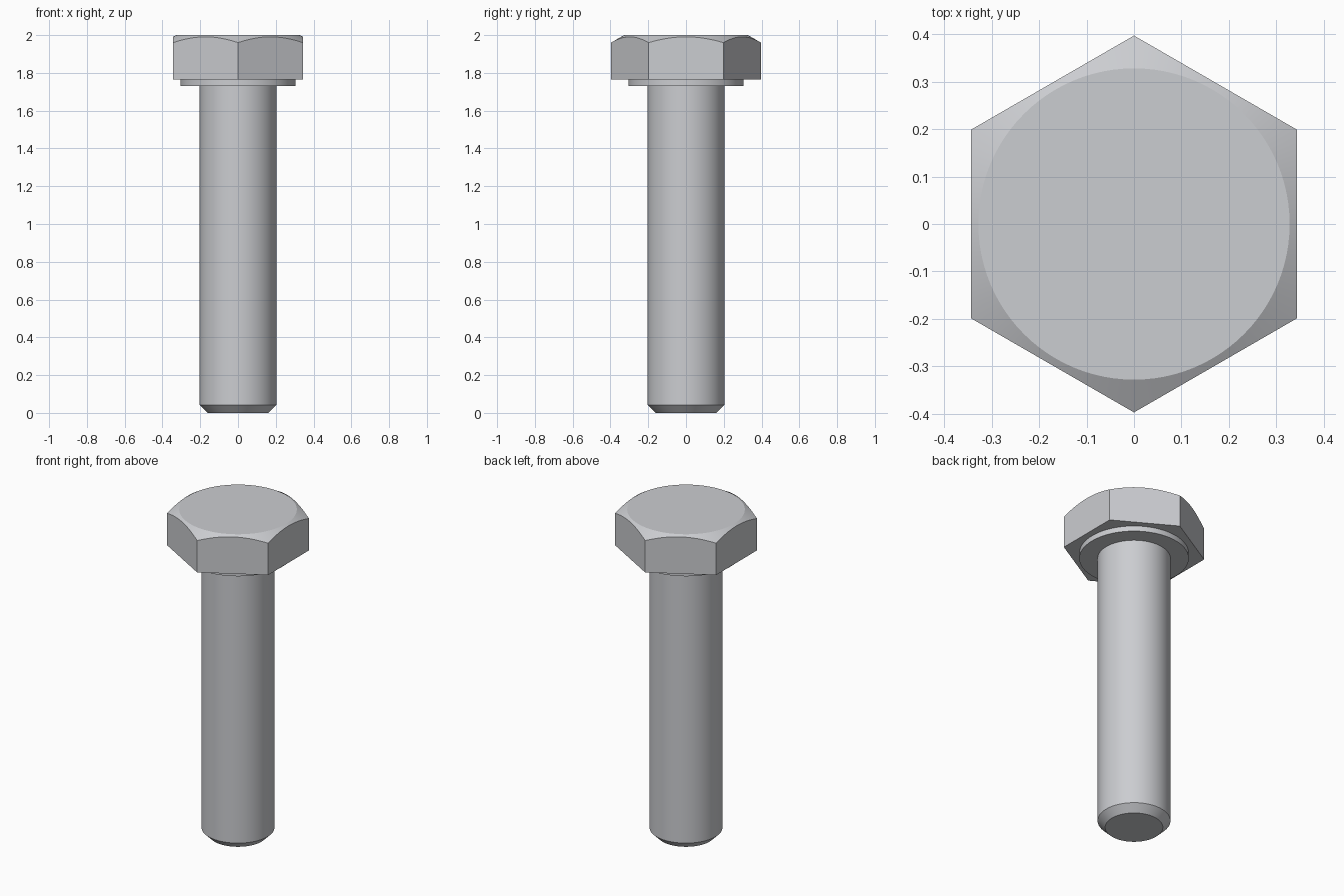
import bpy
import bmesh
from math import cos, sin, tan, pi, radians

if "Cube" in bpy.data.objects:
    bpy.data.objects.remove(bpy.data.objects["Cube"], do_unlink=True)

SEGMENTS = 96
STEP = 2 * pi / SEGMENTS

steel = bpy.data.materials.new("plain steel grey")
steel.use_nodes = True
colour = (0.6, 0.61, 0.635, 1)
steel.diffuse_color = colour
steel.node_tree.nodes["Principled BSDF"].inputs["Base Color"].default_value = colour


def ring(bm, radius, z):
    """Circle of vertices, starting at the +y side."""
    return [bm.verts.new((radius * cos(pi / 2 + i * STEP),
                          radius * sin(pi / 2 + i * STEP), z))
            for i in range(SEGMENTS)]


def bridge(bm, lower, upper):
    n = len(lower)
    for i in range(n):
        j = (i + 1) % n
        bm.faces.new((lower[i], lower[j], upper[j], upper[i]))


def finish(bm, name):
    mesh = bpy.data.meshes.new(name)
    bm.to_mesh(mesh)
    bm.free()
    mesh.materials.append(steel)
    obj = bpy.data.objects.new(name, mesh)
    bpy.context.collection.objects.link(obj)
    bpy.ops.object.select_all(action='DESELECT')
    obj.select_set(True)
    bpy.context.view_layer.objects.active = obj
    bpy.ops.object.shade_smooth_by_angle(angle=radians(20))
    return obj


def revolve(name, profile, cap=False):
    """Turn (radius, z) points around the z axis."""
    bm = bmesh.new()
    rings = [ring(bm, r, z) for r, z in profile]
    for a, b in zip(rings, rings[1:]):
        bridge(bm, a, b)
    if cap:
        bm.faces.new(rings[0][::-1])
    return finish(bm, name)


def hex_head(name, corner, flat_radius, bottom, top):
    """Hexagonal prism with a conical chamfer on its upper corners."""
    bm = bmesh.new()
    per_side = SEGMENTS // 6
    apothem = corner * cos(pi / 6)
    rim = []
    for i in range(SEGMENTS):
        a = pi / 2 + i * STEP
        r = apothem / cos((i % per_side) * STEP - pi / 6)
        z = top - (r - flat_radius) * tan(pi / 6)
        rim.append(bm.verts.new((r * cos(a), r * sin(a), z)))
    base = [bm.verts.new((v.co.x, v.co.y, bottom)) for v in rim[::per_side]]
    # flat wrench faces, each with an arched top edge
    for k in range(6):
        arch = [rim[(k * per_side + s) % SEGMENTS] for s in range(per_side + 1)]
        bm.faces.new([base[k], base[(k + 1) % 6]] + arch[::-1])
    # chamfer, top disc and underside
    disc = ring(bm, flat_radius, top)
    bridge(bm, rim, disc)
    bm.faces.new(disc)
    bm.faces.new(base[::-1])
    return finish(bm, name)


# Shank with chamfered tip
revolve("shank", [(0.161, 0), (0.203, 0.042), (0.203, 1.731)], cap=True)
# Thin round bearing collar under the head
revolve("bearing_collar", [(0.203, 1.731), (0.305, 1.731), (0.305, 1.764)])
# Six-sided head
hex_head("hex_head", 0.397, 0.328, 1.764, 2.0)
